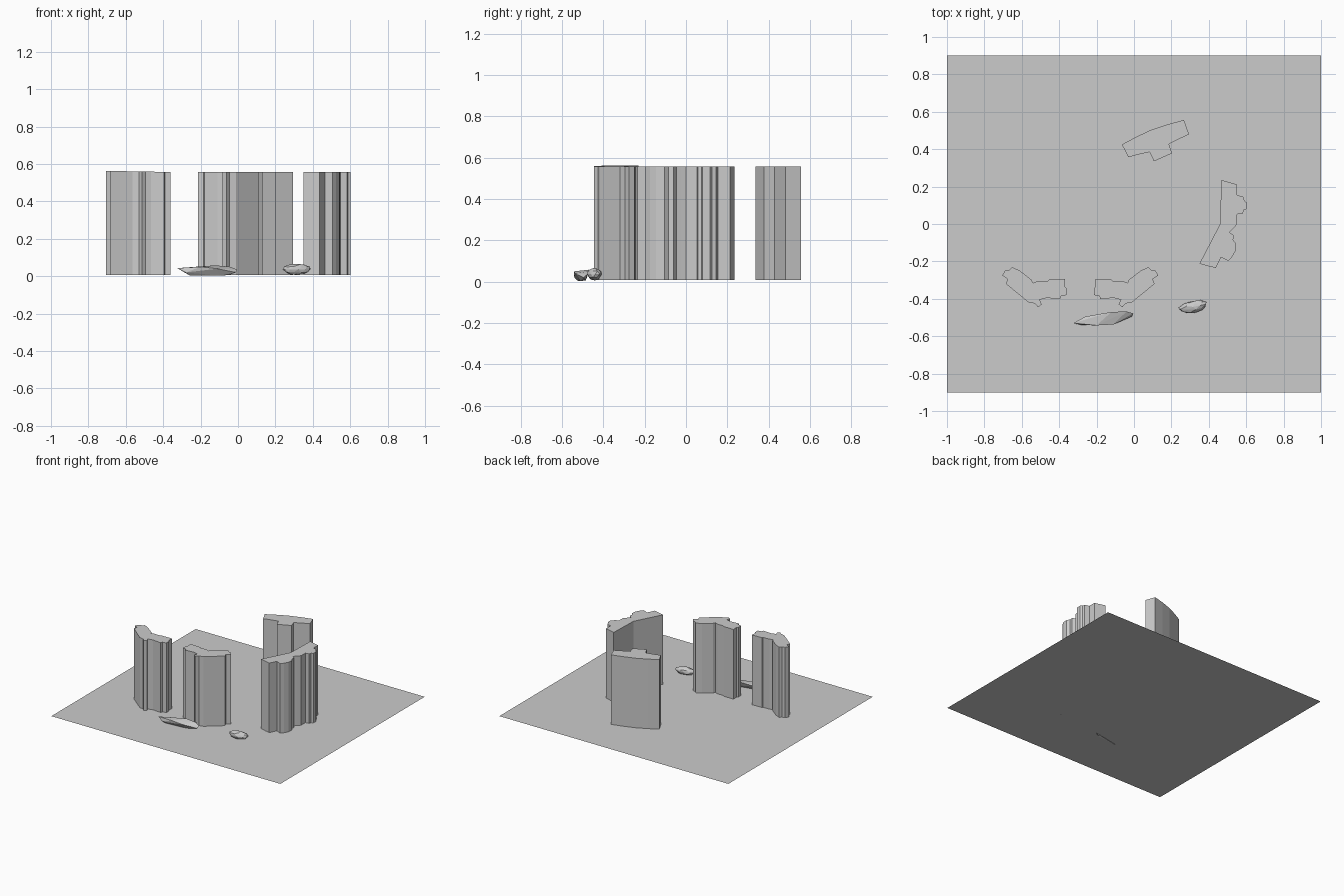
import bpy, bmesh, math
from mathutils import Matrix

GROUND = 0.007


def finish(name, bm):
    me = bpy.data.meshes.new(name)
    bmesh.ops.recalc_face_normals(bm, faces=bm.faces[:])
    bm.to_mesh(me)
    bm.free()
    ob = bpy.data.objects.new(name, me)
    bpy.context.collection.objects.link(ob)
    return ob


def tower(name, outline, top, slope=0.0):
    """Extrude a plan outline; slope lowers the roof toward +x."""
    bm = bmesh.new()
    x0 = min(p[0] for p in outline)
    low = [bm.verts.new((x, y, GROUND)) for x, y in outline]
    high = [bm.verts.new((x, y, top - slope * (x - x0))) for x, y in outline]
    n = len(outline)
    bm.faces.new(low)
    bm.faces.new(high)
    for i in range(n):
        j = (i + 1) % n
        bm.faces.new((low[i], low[j], high[j], high[i]))
    return finish(name, bm)


# Thin base sheet
bm = bmesh.new()
bm.faces.new([bm.verts.new((x, y, GROUND)) for x, y in
              ((-1, -0.9), (1, -0.9), (1, 0.9), (-1, 0.9))])
finish("base_sheet", bm)

# Back tower: bowed slab with a stub facing the courtyard
back = [(-0.065, 0.425), (0.01, 0.465), (0.09, 0.503), (0.18, 0.533), (0.267, 0.556),
        (0.294, 0.48), (0.187, 0.428), (0.203, 0.378), (0.107, 0.335),
        (0.083, 0.385), (0.025, 0.372), (-0.03, 0.357)]
tower("back_tower", back, 0.556)

# Right tower: bent slab with two rounded bays
right = [(0.467, 0.235), (0.55, 0.212), (0.55, 0.155), (0.585, 0.145), (0.59, 0.125),
         (0.602, 0.115), (0.602, 0.08), (0.587, 0.075), (0.582, 0.057), (0.552, 0.052),
         (0.552, 0.0), (0.53, -0.025), (0.51, -0.045), (0.533, -0.06), (0.53, -0.085),
         (0.545, -0.105), (0.542, -0.145), (0.525, -0.175), (0.505, -0.198),
         (0.465, -0.178), (0.437, -0.235), (0.395, -0.225), (0.35, -0.212), (0.46, 0.0)]
tower("right_tower", right, 0.556)

# Front pair: mirrored angled wings
wing = [(-0.705, -0.275), (-0.69, -0.25), (-0.665, -0.245), (-0.652, -0.23),
        (-0.61, -0.25), (-0.548, -0.298), (-0.54, -0.315), (-0.515, -0.305),
        (-0.46, -0.305), (-0.455, -0.298), (-0.368, -0.295), (-0.37, -0.335),
        (-0.36, -0.345), (-0.36, -0.38), (-0.39, -0.385), (-0.395, -0.402),
        (-0.465, -0.395), (-0.505, -0.405), (-0.493, -0.43), (-0.513, -0.445),
        (-0.53, -0.425), (-0.565, -0.418), (-0.63, -0.365), (-0.685, -0.32),
        (-0.675, -0.295)]
tower("left_tower", wing, 0.563, 0.018)
tower("middle_tower", [(-0.575 - x, y) for x, y in wing], 0.557)

# Long pointed rock
bm = bmesh.new()
for p in [(-0.325, -0.53, 0.043), (-0.26, -0.495, 0.043), (-0.12, -0.47, 0.058),
          (-0.04, -0.468, 0.05), (-0.005, -0.478, 0.035), (-0.012, -0.495, 0.02),
          (-0.11, -0.537, 0.04), (-0.2, -0.542, 0.05), (-0.28, -0.54, 0.02),
          (-0.26, -0.525, 0.005), (-0.1, -0.51, 0.003), (-0.05, -0.485, 0.006)]:
    bm.verts.new(p)
bmesh.ops.convex_hull(bm, input=bm.verts[:])
finish("long_rock", bm)

# Small faceted rock
bm = bmesh.new()
bmesh.ops.create_icosphere(bm, subdivisions=2, radius=1)
for v in bm.verts:
    v.co *= 1 + 0.07 * math.sin(7 * v.co.x + 5 * v.co.y + 3 * v.co.z)
bm.transform(Matrix.Translation((0.315, -0.443, 0.036)) @ Matrix.Rotation(0.2, 4, 'Z')
             @ Matrix.Diagonal((0.075, 0.032, 0.03, 1)))
finish("small_rock", bm)
